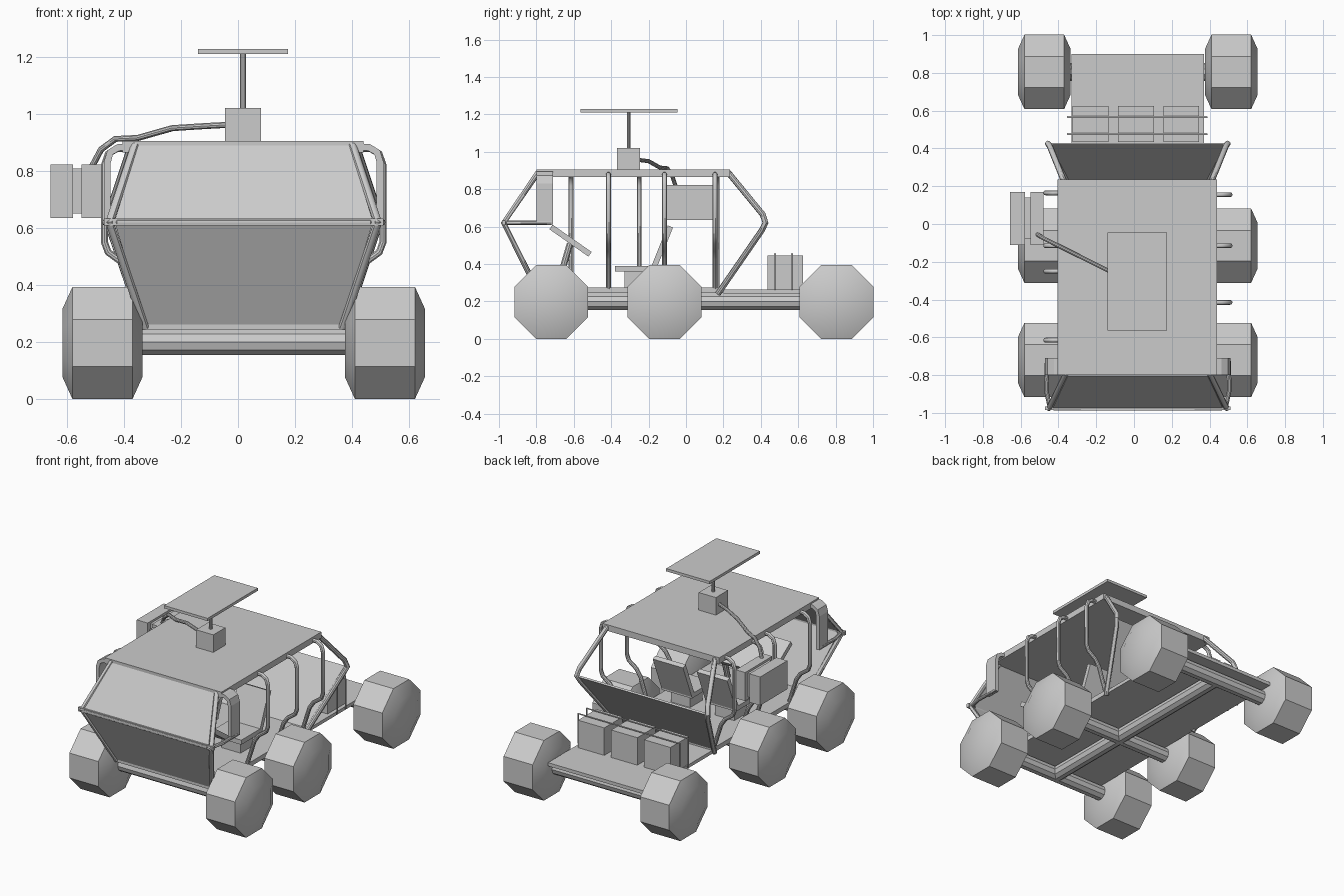
import bpy, bmesh, math
from mathutils import Vector, Matrix

cube = bpy.data.objects.get("Cube")
if cube:
    bpy.data.objects.remove(cube, do_unlink=True)

CX = 0.02            # centre line of the vehicle body
SIDES = (("left", 1), ("right", -1))

grey = bpy.data.materials.new("plain_grey")
grey.use_nodes = True
COLOUR = (0.6, 0.6, 0.6, 1)
grey.diffuse_color = COLOUR
grey.node_tree.nodes["Principled BSDF"].inputs["Base Color"].default_value = COLOUR


def add_object(name, mesh, smooth=False):
    ob = bpy.data.objects.new(name, mesh)
    bpy.context.scene.collection.objects.link(ob)
    mesh.materials.clear()
    mesh.materials.append(grey)
    if smooth:
        bpy.ops.object.select_all(action='DESELECT')
        ob.select_set(True)
        bpy.context.view_layer.objects.active = ob
        bpy.ops.object.shade_smooth_by_angle(angle=math.radians(35))
    return ob


def from_bmesh(name, bm, smooth=False):
    bmesh.ops.recalc_face_normals(bm, faces=bm.faces[:])
    mesh = bpy.data.meshes.new(name)
    bm.to_mesh(mesh)
    bm.free()
    return add_object(name, mesh, smooth)


def box(name, x, y, z, tilt=0):
    """Box from three (low, high) ranges, tilted about its own x axis."""
    bm = bmesh.new()
    size = [b - a for a, b in (x, y, z)]
    mid = Vector([(a + b) / 2 for a, b in (x, y, z)])
    bmesh.ops.create_cube(bm, size=1, matrix=Matrix.Translation(mid)
                          @ Matrix.Rotation(tilt, 4, 'X') @ Matrix.Diagonal((*size, 1)))
    return from_bmesh(name, bm)


def tube(name, points, radius):
    """Round pipe along a path."""
    curve = bpy.data.curves.new(name + "_path", 'CURVE')
    curve.dimensions = '3D'
    curve.bevel_depth = radius
    curve.bevel_resolution = 3
    curve.use_fill_caps = True
    spline = curve.splines.new('POLY')
    spline.points.add(len(points) - 1)
    for p, co in zip(spline.points, points):
        p.co = (*co, 1)
    temp = bpy.data.objects.new(name + "_temp", curve)
    bpy.context.scene.collection.objects.link(temp)
    graph = bpy.context.evaluated_depsgraph_get()
    mesh = bpy.data.meshes.new_from_object(temp.evaluated_get(graph))
    mesh.name = name
    bpy.data.objects.remove(temp, do_unlink=True)
    return add_object(name, mesh, True)


def sheet(name, rows, thickness):
    """Thin sheet lofted through rows of points."""
    bm = bmesh.new()
    verts = [[bm.verts.new(p) for p in row] for row in rows]
    for a, b in zip(verts, verts[1:]):
        for i in range(len(a) - 1):
            bm.faces.new((a[i], a[i + 1], b[i + 1], b[i]))
    ob = from_bmesh(name, bm)
    mod = ob.modifiers.new("thickness", 'SOLIDIFY')
    mod.thickness = thickness
    mod.offset = 0
    return ob


def wheel(name, x, y):
    """Eight-sided wheel with shallow sloped shoulders."""
    bm = bmesh.new()
    rings = []
    for dx, flat in ((-0.14, 0.12), (-0.105, 0.197), (0.105, 0.197), (0.14, 0.12)):
        r = flat / math.cos(math.pi / 8)
        rings.append([bm.verts.new((x + dx, y + r * math.cos(a), 0.197 + r * math.sin(a)))
                      for a in [(k + 0.5) * math.pi / 4 for k in range(8)]])
    for a, b in zip(rings, rings[1:]):
        for k in range(8):
            bm.faces.new((a[k], a[k - 1], b[k - 1], b[k]))
    bm.faces.new(rings[0])
    bm.faces.new(rings[-1])
    from_bmesh(name, bm, True)


# Wheels, axles and spine
for place, y in (("front", -0.72), ("middle", -0.115), ("rear", 0.805)):
    for side, s in SIDES:
        wheel(f"{place}_{side}_wheel", CX + s * 0.495, y)
    tube(f"{place}_axle", [(CX - 0.38, y, 0.2), (CX + 0.38, y, 0.2)], 0.047)
tube("chassis_spine", [(CX, -0.72, 0.2), (CX, 0.805, 0.2)], 0.047)

# Floor, rear deck and roof
box("cabin_floor", (-0.33, 0.37), (-0.8, 0.2), (0.245, 0.275))
box("rear_deck", (-0.33, 0.37), (0.2, 0.9), (0.243, 0.265))
box("roof", (-0.405, 0.44), (-0.8, 0.235), (0.865, 0.905))

# Sloping end panels
def row(half, y, z):
    return [(CX - half, y, z), (CX + half, y, z)]

sheet("windscreen", [row(0.37, -0.8, 0.885), row(0.45, -0.97, 0.63)], 0.012)
sheet("front_lower_panel", [row(0.45, -0.97, 0.615), row(0.34, -0.79, 0.255)], 0.012)
sheet("rear_lower_panel", [row(0.46, 0.425, 0.62), row(0.34, 0.18, 0.255)], 0.012)

# Waist bar wrapping around the nose
tube("front_waist_bar", [(CX + s * dx, y, 0.62) for s, path in (
    (-1, ((0.48, -0.72), (0.485, -0.88), (0.47, -0.95), (0.44, -0.977))),
    (1, ((0.44, -0.977), (0.47, -0.95), (0.485, -0.88), (0.48, -0.72))))
    for dx, y in path], 0.012)
box("front_waist_beam", (-0.47, 0.51), (-0.985, -0.965), (0.608, 0.634))

# Frame pipes, one set per side
hoop = ((0.40, 0.88), (0.445, 0.878), (0.475, 0.86), (0.488, 0.82), (0.488, 0.55),
        (0.475, 0.515), (0.42, 0.475), (0.39, 0.43), (0.335, 0.26))
hoop_places = {"left": (0.155, -0.115, -0.415), "right": (0.165, -0.115, -0.25, -0.615)}
for side, s in SIDES:
    tube(f"{side}_front_pillar", [(CX + s * dx, y, z) for dx, y, z in (
        (0.38, -0.79, 0.89), (0.47, -0.975, 0.62), (0.345, -0.79, 0.25))], 0.015)
    tube(f"{side}_rear_pillar", [(CX + s * dx, y, z) for dx, y, z in (
        (0.39, 0.225, 0.89), (0.465, 0.41, 0.665), (0.475, 0.425, 0.62),
        (0.46, 0.405, 0.58), (0.345, 0.17, 0.24))], 0.016)
    for n, y in enumerate(hoop_places[side]):
        tube(f"{side}_side_hoop_{n + 1}", [(CX + s * dx, y, z) for dx, z in hoop], 0.013)
    sheet(f"{side}_front_band", [[(CX + s * dx, y, z) for y in (-0.8, -0.71)] for dx, z in (
        (0.4, 0.885), (0.44, 0.882), (0.468, 0.865), (0.478, 0.83), (0.478, 0.61))], 0.024)

# Dashboard and seats
box("dashboard", (-0.26, 0.30), (-0.745, -0.49), (0.51, 0.54), math.radians(-35))
for side, s in SIDES:
    x = CX + s * 0.16
    tube(f"{side}_dashboard_leg", [(x, -0.69, 0.27), (x, -0.62, 0.51)], 0.018)
    box(f"{side}_seat_cushion", (x - 0.11, x + 0.11), (-0.38, -0.16), (0.36, 0.39))
    box(f"{side}_seat_base", (x - 0.07, x + 0.07), (-0.33, -0.2), (0.27, 0.365))
    box(f"{side}_seat_back", (x - 0.11, x + 0.11), (-0.145, -0.115), (0.36, 0.61),
        math.radians(-22))

# Roof mast with flat antenna
box("mast_base", (-0.045, 0.08), (-0.37, -0.245), (0.9, 1.02))
tube("mast_pole", [(0.0175, -0.307, 1.01), (0.0175, -0.307, 1.215)], 0.01)
box("antenna_plate", (-0.14, 0.175), (-0.565, -0.045), (1.21, 1.228))

# Equipment pack hung on the right side, with its cable
box("pack_outer", (-0.657, -0.578), (-0.11, 0.17), (0.635, 0.822))
box("pack_joint", (-0.58, -0.545), (-0.08, 0.14), (0.65, 0.808))
box("pack_inner", (-0.548, -0.48), (-0.11, 0.17), (0.635, 0.822))
tube("pack_cable", [(-0.03, -0.29, 0.962), (-0.12, -0.255, 0.957), (-0.23, -0.2, 0.95),
                    (-0.35, -0.14, 0.916), (-0.43, -0.1, 0.912), (-0.48, -0.075, 0.875),
                    (-0.52, -0.05, 0.8)], 0.011)

# Cargo boxes tied down on the rear deck
for n, x in enumerate((-0.325, -0.085, 0.155)):
    box(f"cargo_box_{n + 1}", (x, x + 0.19), (0.435, 0.625), (0.262, 0.445))
for n, y in enumerate((0.476, 0.566)):
    tube(f"cargo_strap_{n + 1}", [(-0.35, y, 0.26), (-0.35, y, 0.455),
                                  (0.385, y, 0.455), (0.385, y, 0.26)], 0.005)
